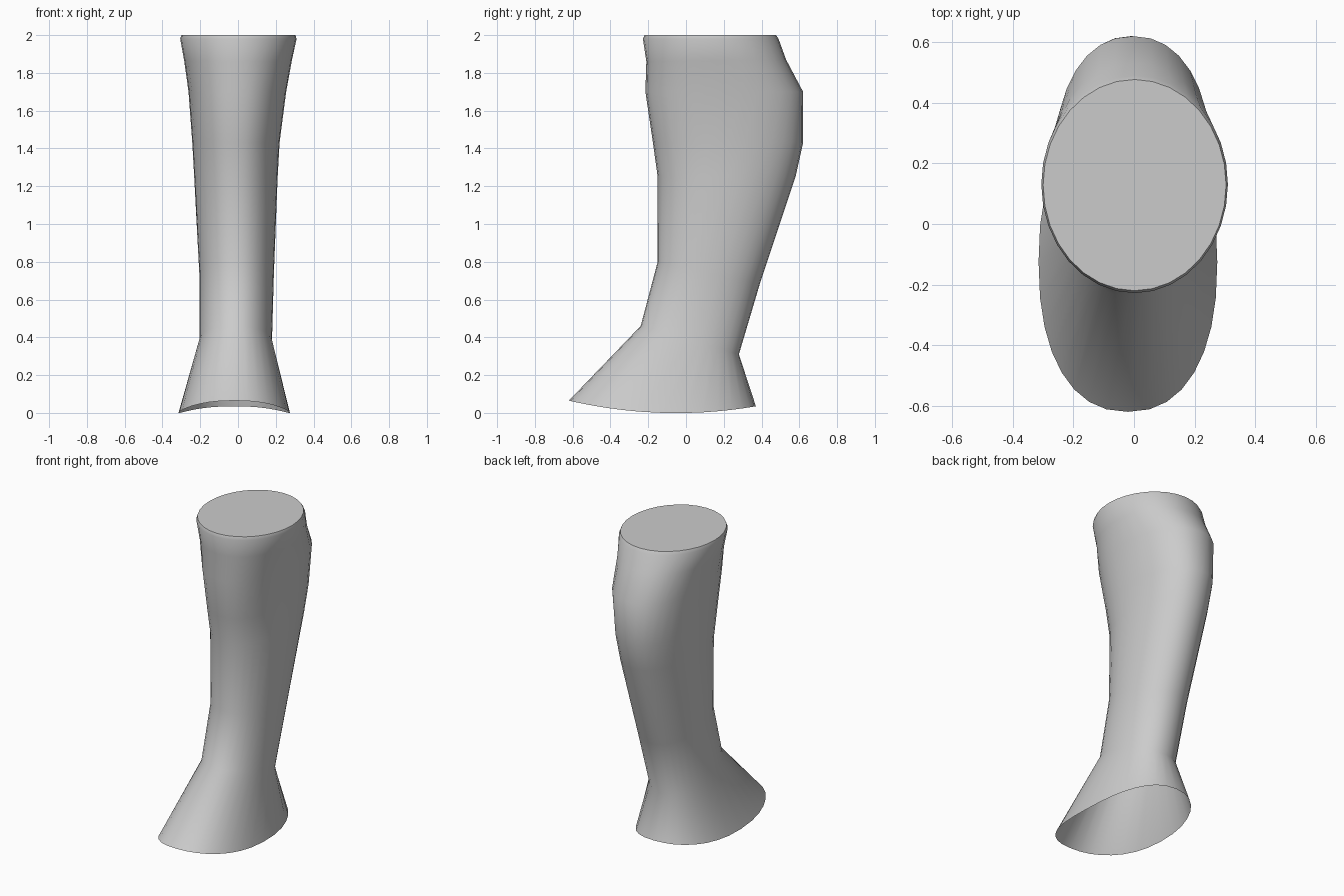
import bpy, bmesh
from math import sin, cos, pi, copysign

if "Cube" in bpy.data.objects:
    bpy.data.objects.remove(bpy.data.objects["Cube"])

SIDES = 32

# Each section: front y, front z, back y, back z, left x, right x, side sag, roundness exponent
SECTIONS = [
    (-0.62, 0.065, 0.37, 0.035, -0.315, 0.275, 0.05, 2.3),
    (-0.24, 0.46, 0.28, 0.31, -0.205, 0.18, 0.0, 2.1),
    (-0.15, 0.80, 0.39, 0.68, -0.205, 0.19, 0.0, 2.1),
    (-0.15, 1.25, 0.58, 1.25, -0.232, 0.21, 0.0, 2.1),
    (-0.175, 1.43, 0.62, 1.43, -0.242, 0.22, 0.0, 2.2),
    (-0.215, 1.70, 0.62, 1.70, -0.262, 0.255, 0.0, 2.2),
    (-0.21, 1.86, 0.53, 1.87, -0.285, 0.285, 0.0, 2.1),
    (-0.228, 1.98, 0.49, 1.98, -0.306, 0.31, 0.0, 2.0),
    (-0.22, 2.0, 0.477, 2.0, -0.30, 0.304, 0.0, 2.0),
]


def spow(v, n):
    return copysign(abs(v) ** (2 / n), v)


def ring(bm, yf, zf, yb, zb, xl, xr, sag, n):
    """Tilted rounded section running from the shin side to the calf side."""
    verts = []
    for i in range(SIDES):
        a = 2 * pi * i / SIDES
        t = spow(sin(a), n)
        x = (xl + xr) / 2 + (xr - xl) / 2 * spow(cos(a), n)
        y = (yf + yb) / 2 + (yb - yf) / 2 * t
        z = (zf + zb) / 2 + (zb - zf) / 2 * t - sag * (1 - t * t)
        verts.append(bm.verts.new((x, y, z)))
    return verts


# Lower leg: lofted shell, open at the foot, capped at the knee
bm = bmesh.new()
rings = [ring(bm, *s) for s in SECTIONS]
for low, high in zip(rings, rings[1:]):
    for i in range(SIDES):
        j = (i + 1) % SIDES
        bm.faces.new((low[i], low[j], high[j], high[i]))
bm.faces.new(rings[-1])

mesh = bpy.data.meshes.new("lower_leg")
bm.to_mesh(mesh)
bm.free()
leg = bpy.data.objects.new("lower_leg", mesh)
bpy.context.collection.objects.link(leg)

# Smooth skin with a crisp knee rim
bpy.context.view_layer.objects.active = leg
leg.select_set(True)
bpy.ops.object.shade_smooth_by_angle(angle=0.9)
